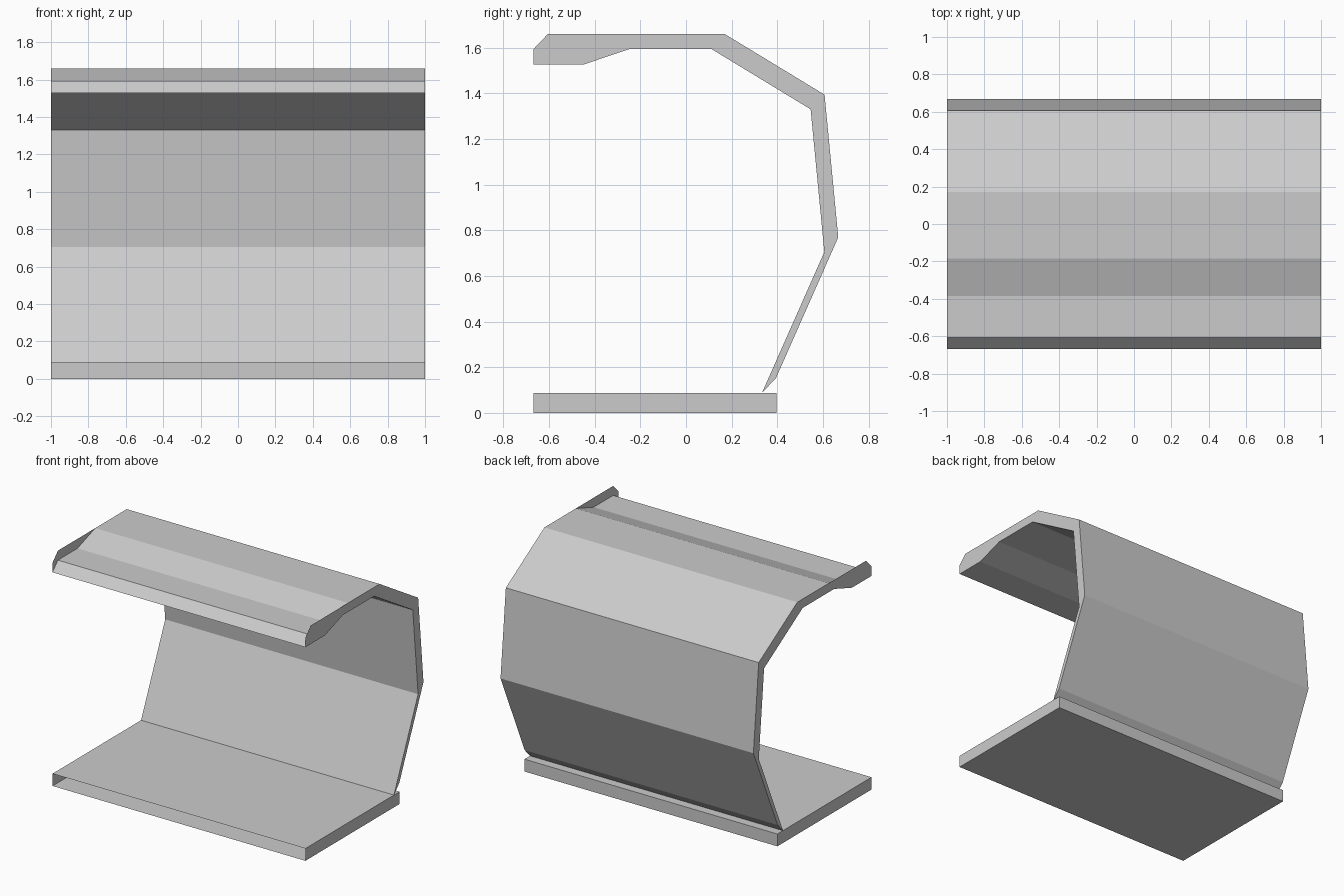
import bpy
import bmesh

cube = bpy.data.objects.get("Cube")
if cube:
    bpy.data.objects.remove(cube)

HALF_WIDTH = 1.0

grey = bpy.data.materials.new("light_grey")
grey.use_nodes = True
colour = (0.6, 0.6, 0.6, 1)
grey.diffuse_color = colour
grey.node_tree.nodes["Principled BSDF"].inputs["Base Color"].default_value = colour


def extrude_section(name, skin, cap, closed=True):
    """Sweep a (y, z) outline across the width and close both ends with cap.

    Both outlines run anticlockwise as seen from +x; an open outline leaves
    its last edge without a face.
    """
    bm = bmesh.new()
    cache = {}

    def vert(x, point):
        key = (x, point)
        if key not in cache:
            cache[key] = bm.verts.new((x, *point))
        return cache[key]

    edges = list(zip(skin, skin[1:] + skin[:1]))
    for p, q in edges if closed else edges[:-1]:
        bm.faces.new([vert(-HALF_WIDTH, p), vert(-HALF_WIDTH, q),
                      vert(HALF_WIDTH, q), vert(HALF_WIDTH, p)])
    bm.faces.new([vert(HALF_WIDTH, p) for p in cap])
    bm.faces.new([vert(-HALF_WIDTH, p) for p in reversed(cap)])

    mesh = bpy.data.meshes.new(name)
    bm.to_mesh(mesh)
    bm.free()
    mesh.materials.append(grey)
    obj = bpy.data.objects.new(name, mesh)
    bpy.context.collection.objects.link(obj)
    return obj


# Curved canopy: a folded sheet thickened diagonally up and back
inner = [(-0.667, 1.527), (-0.446, 1.527), (-0.245, 1.595), (0.11, 1.595),
         (0.546, 1.33), (0.606, 0.705), (0.333, 0.088)]
outer = [(round(y + 0.061, 3), round(z + 0.064, 3)) for y, z in inner]
ridge = outer[2][1]

# End plates rise above the recessed front lip
lip = [(outer[0][0], ridge), (inner[0][0], 1.595)]
extrude_section("canopy", inner + outer[::-1], inner + outer[:2:-1] + lip)

# Hollow base tray, open at the front
tray = [(-0.667, 0.0), (0.396, 0.0), (0.396, 0.088), (-0.667, 0.088)]
extrude_section("base_tray", tray, tray, closed=False)
